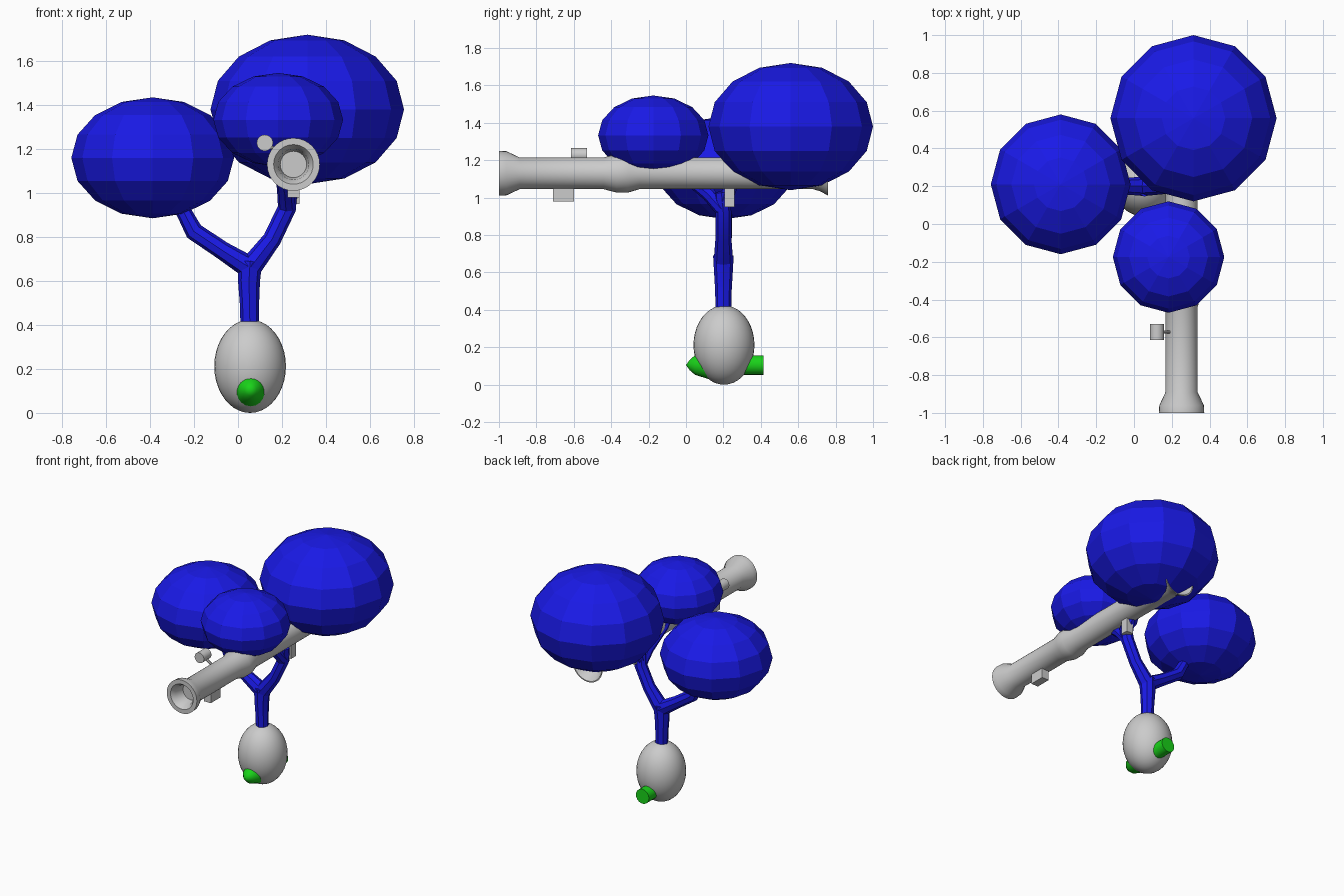
import bpy, bmesh, math
from mathutils import Vector

if "Cube" in bpy.data.objects:
    bpy.data.objects.remove(bpy.data.objects["Cube"])


def material(name, color):
    m = bpy.data.materials.new(name)
    m.diffuse_color = color
    m.use_nodes = True
    m.node_tree.nodes["Principled BSDF"].inputs["Base Color"].default_value = m.diffuse_color
    return m


BLUE = material("blue", (0.01, 0.01, 0.8, 1))
GREEN = material("green", (0.01, 0.65, 0.01, 1))


def finish(bm, name, mat=None, smooth=None):
    bmesh.ops.recalc_face_normals(bm, faces=bm.faces)
    me = bpy.data.meshes.new(name)
    bm.to_mesh(me)
    bm.free()
    ob = bpy.data.objects.new(name, me)
    bpy.context.collection.objects.link(ob)
    if mat:
        me.materials.append(mat)
    if smooth:
        bpy.ops.object.select_all(action='DESELECT')
        ob.select_set(True)
        bpy.context.view_layer.objects.active = ob
        bpy.ops.object.shade_smooth_by_angle(angle=math.radians(smooth))
    return ob


def ellipsoid(name, loc, radii, u, v, mat=None, smooth=None):
    bm = bmesh.new()
    bmesh.ops.create_uvsphere(bm, u_segments=u, v_segments=v, radius=1)
    bmesh.ops.scale(bm, vec=radii, verts=bm.verts)
    bmesh.ops.translate(bm, vec=loc, verts=bm.verts)
    return finish(bm, name, mat, smooth)


def lathe_y(name, x, z, profile, sides=32, mat=None):
    """Spin (y, radius) points around an axis parallel to y."""
    bm = bmesh.new()
    vs = [bm.verts.new((x + r, y, z)) for y, r in profile]
    es = [bm.edges.new(p) for p in zip(vs, vs[1:])]
    bmesh.ops.spin(bm, geom=vs + es, cent=(x, 0, z), axis=(0, 1, 0),
                   angle=math.tau, steps=sides, use_duplicate=False)
    bmesh.ops.remove_doubles(bm, verts=bm.verts, dist=1e-4)
    return finish(bm, name, mat, 30)


def box(name, lo, hi):
    lo, hi = Vector(lo), Vector(hi)
    bm = bmesh.new()
    bmesh.ops.create_cube(bm, size=1)
    bmesh.ops.scale(bm, vec=hi - lo, verts=bm.verts)
    bmesh.ops.translate(bm, vec=(lo + hi) / 2, verts=bm.verts)
    return finish(bm, name)


def branch(name, points):
    """Tapered limb through (x, y, z, radius) points."""
    cu = bpy.data.curves.new(name, 'CURVE')
    cu.dimensions = '3D'
    cu.bevel_depth = 1
    cu.bevel_resolution = 2
    cu.use_fill_caps = True
    sp = cu.splines.new('POLY')
    sp.points.add(len(points) - 1)
    for p, (x, y, z, r) in zip(sp.points, points):
        p.co = (x, y, z, 1)
        p.radius = r
    cu.materials.append(BLUE)
    ob = bpy.data.objects.new(name, cu)
    bpy.context.collection.objects.link(ob)
    bpy.ops.object.select_all(action='DESELECT')
    ob.select_set(True)
    bpy.context.view_layer.objects.active = ob
    bpy.ops.object.convert(target='MESH')
    bpy.ops.object.shade_smooth_by_angle(angle=math.radians(40))


# Foliage clumps
ellipsoid("foliage_left", (-0.388, 0.21, 1.16), (0.37, 0.37, 0.275), 12, 8, BLUE)
ellipsoid("foliage_back", (0.315, 0.56, 1.38), (0.44, 0.44, 0.34), 12, 8, BLUE)
ellipsoid("foliage_front", (0.183, -0.175, 1.333), (0.295, 0.295, 0.213), 12, 8, BLUE)

# Trunk and limbs
branch("trunk", [(0.055, 0.2, 0.35, 0.042), (0.052, 0.2, 0.5, 0.044),
                 (0.05, 0.2, 0.6, 0.05), (0.055, 0.2, 0.69, 0.055)])
branch("limb_left", [(0.055, 0.2, 0.66, 0.052), (-0.07, 0.2, 0.738, 0.042),
                     (-0.2, 0.205, 0.825, 0.042), (-0.25, 0.21, 0.92, 0.035),
                     (-0.33, 0.21, 1.05, 0.03)])
branch("limb_right", [(0.055, 0.2, 0.66, 0.052), (0.155, 0.2, 0.79, 0.042),
                      (0.222, 0.2, 0.93, 0.042), (0.232, 0.19, 1.03, 0.04)])
branch("limb_front", [(0.222, 0.2, 0.93, 0.04), (0.215, 0.12, 1.02, 0.038),
                      (0.19, -0.02, 1.13, 0.032), (0.183, -0.13, 1.25, 0.028)])
branch("limb_back", [(0.228, 0.2, 0.97, 0.04), (0.24, 0.25, 1.08, 0.036),
                     (0.3, 0.4, 1.25, 0.03)])

# Egg-shaped base with a green bolt through it
ellipsoid("egg_base", (0.055, 0.203, 0.212), (0.163, 0.163, 0.212), 32, 20, None, 60)
lathe_y("bolt", 0.057, 0.105, [(0.0, 0), (0.02, 0.028), (0.048, 0.052), (0.12, 0.075),
                               (0.2, 0.052), (0.415, 0.052), (0.415, 0)], 20, GREEN)

# Launcher tube with flared ends and a collar
lathe_y("launcher_tube", 0.252, 1.13, [
    (-0.90, 0), (-0.90, 0.06), (-0.97, 0.07), (-1.0, 0.09), (-1.0, 0.12), (-0.96, 0.118),
    (-0.89, 0.085), (-0.44, 0.085), (-0.37, 0.103), (-0.31, 0.103), (-0.25, 0.085),
    (0.68, 0.085), (0.72, 0.097), (0.76, 0.12), (0.76, 0.112), (0.71, 0.085),
    (0.66, 0.06), (0.66, 0)])

# Grips and side sight
box("front_grip", (0.225, -0.71, 0.98), (0.28, -0.6, 1.06))
box("rear_grip", (0.225, 0.205, 0.95), (0.28, 0.26, 1.06))
lathe_y("sight", 0.122, 1.228, [(-0.615, 0), (-0.615, 0.037), (-0.53, 0.037), (-0.53, 0)], 24)
bm = bmesh.new()
bmesh.ops.create_cone(bm, cap_ends=True, segments=10, radius1=0.009, radius2=0.009, depth=0.12)
a, b = Vector((0.122, -0.572, 1.228)), Vector((0.215, -0.572, 1.165))
bm.transform((b - a).to_track_quat('Z', 'Y').to_matrix().to_4x4())
bmesh.ops.translate(bm, vec=(a + b) / 2, verts=bm.verts)
finish(bm, "sight_mount", None, 30)
